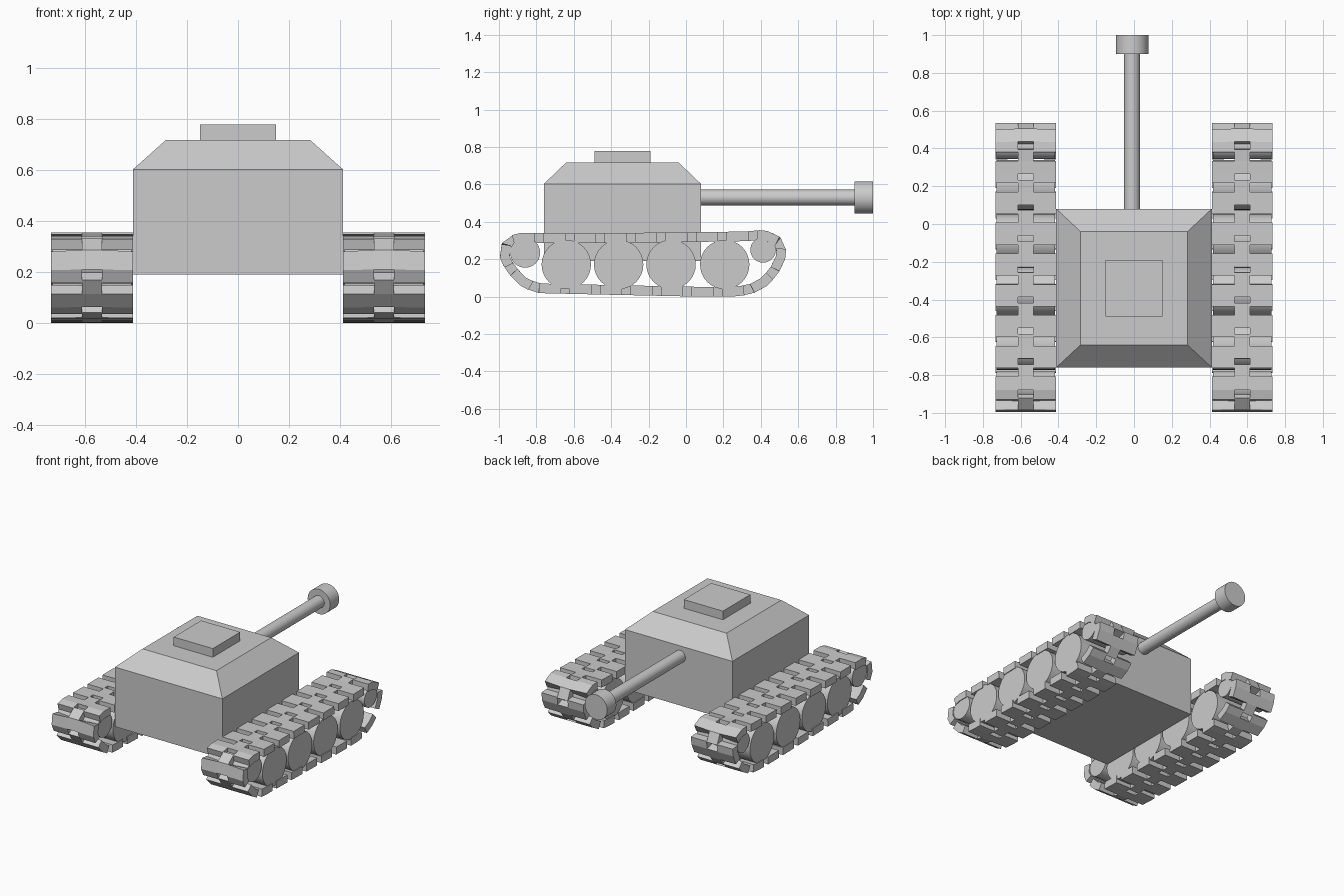
import bpy, bmesh, math
from mathutils import Vector

if "Cube" in bpy.data.objects:
    bpy.data.objects.remove(bpy.data.objects["Cube"])


def mesh_object(name, verts, faces):
    mesh = bpy.data.meshes.new(name)
    mesh.from_pydata(verts, [], faces)
    mesh.update()
    ob = bpy.data.objects.new(name, mesh)
    bpy.context.collection.objects.link(ob)
    bm = bmesh.new()
    bm.from_mesh(mesh)
    bmesh.ops.recalc_face_normals(bm, faces=bm.faces)
    bm.to_mesh(mesh)
    bm.free()
    return ob


def stacked_box(name, cx, cy, rings):
    """Closed solid from rectangles (half x, half y, z)."""
    verts, faces = [], [(0, 1, 2, 3)]
    for hx, hy, z in rings:
        verts += [(cx + sx * hx, cy + sy * hy, z)
                  for sx, sy in ((-1, -1), (1, -1), (1, 1), (-1, 1))]
    for r in range(len(rings) - 1):
        for i in range(4):
            a, b = r * 4 + i, r * 4 + (i + 1) % 4
            faces.append((a, b, b + 4, a + 4))
    n = len(verts)
    faces.append((n - 4, n - 3, n - 2, n - 1))
    return mesh_object(name, verts, faces)


def cylinder(name, radius, length, loc, rot, sides=32):
    bpy.ops.mesh.primitive_cylinder_add(vertices=sides, radius=radius, depth=length,
                                        location=loc, rotation=rot)
    ob = bpy.context.object
    ob.name = name
    bpy.ops.object.shade_smooth_by_angle(angle=math.radians(30))
    return ob


# Hull with bevelled roof, and hatch
stacked_box("hull", 0, -0.34, [(0.412, 0.42, 0.19), (0.412, 0.42, 0.603), (0.283, 0.30, 0.718)])
stacked_box("hatch", 0, -0.34, [(0.15, 0.15, 0.70), (0.15, 0.15, 0.778)])

# Gun barrel and muzzle
along_y = (math.pi / 2, 0, 0)
cylinder("gun_barrel", 0.042, 0.88, (-0.01, 0.47, 0.53), along_y)
cylinder("muzzle", 0.086, 0.10, (-0.01, 0.95, 0.53), along_y)

# Track centre line (y, z), running forward over the top and back underneath
PATH = [(-0.60, 0.312), (-0.20, 0.316), (0.15, 0.32), (0.32, 0.323), (0.42, 0.328),
        (0.485, 0.30), (0.511, 0.25), (0.494, 0.18), (0.452, 0.115), (0.39, 0.06),
        (0.30, 0.032), (0.15, 0.026), (-0.30, 0.034), (-0.65, 0.042), (-0.79, 0.047),
        (-0.87, 0.08), (-0.925, 0.137), (-0.965, 0.20), (-0.972, 0.25),
        (-0.947, 0.29), (-0.89, 0.314), (-0.80, 0.314)]


def smooth_loop(points, steps=16):
    p, n, out = [Vector(q) for q in points], len(points), []
    for i in range(n):
        a, b, c, d = p[i - 1], p[i], p[(i + 1) % n], p[(i + 2) % n]
        t1, t2 = (c - a), (d - b)
        # tangents scaled to the span length keep uneven spacing tidy
        span = (c - b).length
        t1, t2 = t1.normalized() * span, t2.normalized() * span
        for k in range(steps):
            t = k / steps
            out.append((2*t**3 - 3*t*t + 1) * b + (t**3 - 2*t*t + t) * t1
                       + (3*t*t - 2*t**3) * c + (t**3 - t*t) * t2)
    return out


loop = smooth_loop(PATH)
dist = [0.0]
for i, q in enumerate(loop):
    dist.append(dist[-1] + (loop[(i + 1) % len(loop)] - q).length)
total = dist[-1]


def on_track(s):
    s %= total
    for i, q in enumerate(loop):
        if s <= dist[i + 1]:
            t = (s - dist[i]) / (dist[i + 1] - dist[i])
            return q.lerp(loop[(i + 1) % len(loop)], t)


count = round(total / 0.167)
pitch = total / count
phase = 0.275 + 0.60              # lines a link up with the top view
CUTS = (-0.06, -0.01, 0.06, 0.125)
CELLS = ((0, 0), (0, 2), (1, 0), (1, 1), (1, 2), (2, 1))   # (row, column)


def track(name, cx):
    columns = (cx - 0.16, cx - 0.04, cx + 0.04, cx + 0.16)
    verts, faces = [], []
    for k in range(count):
        base = len(verts)
        for cut in CUTS:
            q = on_track(phase + k * pitch + cut * pitch / 0.167)
            verts += [(x, q.x, q.y) for x in columns]
        for r, c in CELLS:
            a = base + r * 4 + c
            faces.append((a, a + 1, a + 5, a + 4))
    ob = mesh_object(name, verts, faces)
    # drop the unused grid corners
    bm = bmesh.new()
    bm.from_mesh(ob.data)
    bmesh.ops.delete(bm, geom=[v for v in bm.verts if not v.link_faces], context='VERTS')
    bm.to_mesh(ob.data)
    bm.free()
    mod = ob.modifiers.new("thickness", 'SOLIDIFY')
    mod.thickness, mod.offset = 0.052, 0


# Tracks and wheels on both sides: (y, z, radius)
WHEELS = [(-0.64, 0.172, 0.132), (-0.36, 0.172, 0.132), (-0.08, 0.172, 0.132),
          (0.207, 0.172, 0.132), (-0.86, 0.235, 0.08), (0.412, 0.25, 0.068)]
for side, sign in (("left", -1), ("right", 1)):
    track(side + "_track", sign * 0.573)
    for i, (y, z, r) in enumerate(WHEELS):
        kind = "road_wheel" if i < 4 else "end_wheel"
        cylinder(f"{side}_{kind}_{i + 1}", r, 0.31, (sign * 0.573, y, z), (0, math.pi / 2, 0))
